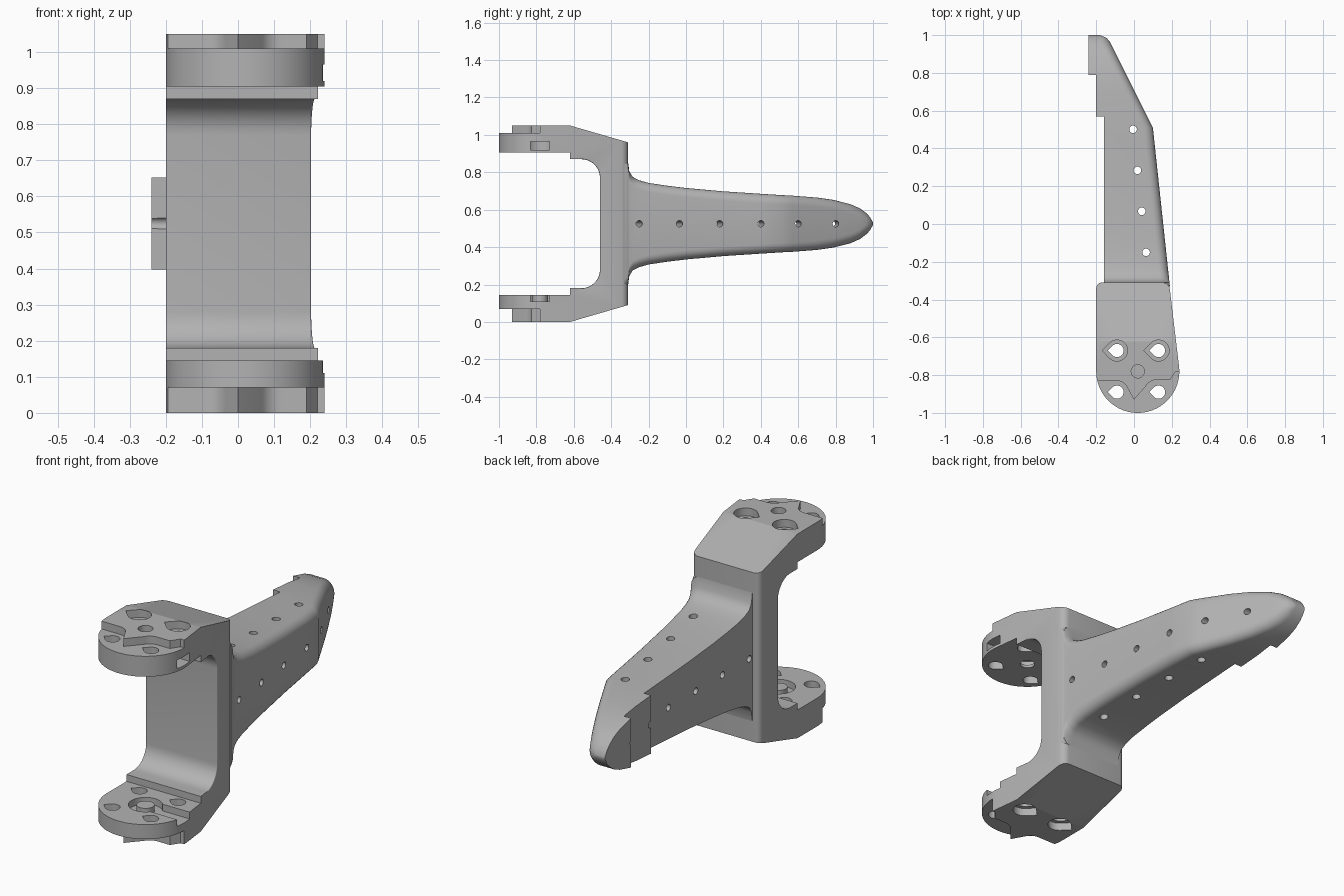
import bpy, bmesh, math
from mathutils import Matrix, Vector

cube = bpy.data.objects.get("Cube")
if cube:
    bpy.data.objects.remove(cube)

grey = bpy.data.materials.new("satin_grey")
grey.use_nodes = True
grey.diffuse_color = (0.45, 0.45, 0.45, 1)
grey.node_tree.nodes["Principled BSDF"].inputs["Base Color"].default_value = (0.45, 0.45, 0.45, 1)

MID = 0.525            # height of the symmetry plane
HUB = (0.02, -0.78)    # centre of the round pads
R = 0.22


def finish(name, bm):
    bmesh.ops.recalc_face_normals(bm, faces=bm.faces)
    mesh = bpy.data.meshes.new(name)
    bm.to_mesh(mesh)
    bm.free()
    mesh.materials.append(grey)
    ob = bpy.data.objects.new(name, mesh)
    bpy.context.collection.objects.link(ob)
    return ob


def prism(name, pts, lo, hi, axis="z"):
    """Extrude a flat outline along z (points are x, y) or x (points are y, z)."""
    bm = bmesh.new()
    place = (lambda p, t: (p[0], p[1], t)) if axis == "z" else (lambda p, t: (t, p[0], p[1]))
    a = [bm.verts.new(place(p, lo)) for p in pts]
    b = [bm.verts.new(place(p, hi)) for p in pts]
    bm.faces.new(a)
    bm.faces.new(b)
    for i in range(len(pts)):
        j = (i + 1) % len(pts)
        bm.faces.new((a[i], a[j], b[j], b[i]))
    return finish(name, bm)


def arc(cx, cy, r, a0, a1, n=8):
    return [(cx + r * math.cos(math.radians(a0 + (a1 - a0) * i / n)),
             cy + r * math.sin(math.radians(a0 + (a1 - a0) * i / n))) for i in range(n + 1)]


def boolean(ob, tool, op="DIFFERENCE"):
    mod = ob.modifiers.new(op, "BOOLEAN")
    mod.operation, mod.object, mod.solver = op, tool, "EXACT"
    bpy.context.view_layer.objects.active = ob
    bpy.ops.object.modifier_apply(modifier=mod.name)
    bpy.data.objects.remove(tool)


def circle(x, y, r):
    return arc(x, y, r, 0, 345, 23)


def teardrop(x, y, r):
    """Round hole with a point towards -x."""
    return arc(x, y, r, -135, 135, 20) + [(x - r * 1.41, y)]


def flip(pts):
    return [(y, 2 * MID - z) for y, z in reversed(pts)]


# Yoke: side profile crossed with a plan outline
lower = [(-0.31, 0.09), (-0.62, 0.0), (-1.1, 0.0), (-1.1, 0.145), (-0.62, 0.145),
         (-0.62, 0.18), (-0.56, 0.18)] + arc(-0.56, 0.28, 0.1, -80, 0)
yoke = prism("yoke", lower + flip(lower), -0.4, 0.4, "x")
plan = (arc(*HUB, R, 5, -180, 48) + arc(-0.17, -0.34, 0.03, 180, 90, 6)
        + arc(0.15, -0.35, 0.04, 90, 6, 6))
boolean(yoke, prism("plan_tool", plan, -0.5, 1.5), "INTERSECT")

# Round the long edges on the +x side of the frame
bm = bmesh.new()
bm.from_mesh(yoke.data)
bmesh.ops.remove_doubles(bm, verts=bm.verts, dist=1e-5)
edges = []
for e in bm.edges:
    if len(e.link_faces) == 2:
        m = (e.verts[0].co + e.verts[1].co) / 2
        n = sorted(f.normal.x for f in e.link_faces)
        if m.x > 0.1 and m.y > -0.555 and n[1] > 0.9 and abs(n[0]) < 0.2 and 0.17 < m.z < 0.88:
            edges.append(e)
bmesh.ops.bevel(bm, geom=edges, offset=0.03, segments=4, profile=0.5, affect="EDGES", clamp_overlap=True)
bm.to_mesh(yoke.data)
bm.free()

# Stepped outer fronts of the pads, leaving a tongue in the middle
front = ([(-0.4, -0.83)] + arc(-0.09, -0.89, 0.06, 90, 20, 6) + [(0.0, -0.93)]
         + arc(0.12, -0.89, 0.065, 150, 90, 6) + [(0.19, -0.825), (0.22, -0.78), (0.4, -0.78),
                                               (0.4, -1.2), (-0.4, -1.2)])
boolean(yoke, prism("front_cut", front, 1.01, 1.2))
boolean(yoke, prism("front_cut", front, -0.2, 0.07))

# Screw holes with counterbores on the rear pair
for x in (-0.09, 0.13):
    for y in (-0.67, -0.89):
        boolean(yoke, prism("hole", teardrop(x, y, 0.035), -0.1, 1.2))
    bore = teardrop(x, -0.67, 0.056)
    boolean(yoke, prism("bore", bore, 1.01, 1.2))
    boolean(yoke, prism("bore", bore, -0.1, 0.04))
boolean(yoke, prism("centre_hole", circle(*HUB, 0.035), 0.9, 1.2))

# Cable channels on the inner pad faces, curving round the centre
channel = arc(*HUB, 0.08, 39, 321, 24) + [(0.4, -0.83), (0.4, -0.73)]
for lo, hi in ((0.11, 0.16), (0.92, 0.965)):
    boolean(yoke, prism("channel", channel, lo, hi))
island = prism("lower_pad_boss", circle(*HUB, 0.042), 0.1, 0.145)

# Handle: rounded sections lofted along y
HALF = [(-0.33, 0.35), (-0.31, 0.33), (-0.303, 0.28), (-0.285, 0.25), (-0.25, 0.232), (-0.2, 0.218),
        (-0.1, 0.203), (0, 0.191), (0.2, 0.173), (0.4, 0.16), (0.51, 0.153), (0.57, 0.15),
        (0.57, 0.15), (0.7, 0.14), (0.79, 0.127), (0.79, 0.127), (0.88, 0.104), (0.93, 0.082),
        (0.965, 0.056), (0.985, 0.034), (1.0, 0.006)]
RIGHT = [(-0.33, 0.19), (0.51, 0.1), (0.93, -0.11), (0.965, -0.128), (0.985, -0.145), (1.0, -0.18)]


def lerp(table, y):
    for (a, u), (b, v) in zip(table, table[1:]):
        if y <= b:
            return u + (v - u) * (y - a) / (b - a)
    return table[-1][1]


bm = bmesh.new()
rings = []
for i, (y, h) in enumerate(HALF):
    left = -0.16 if i < 12 else -0.2 if i < 15 else -0.24
    right = lerp(RIGHT, y)
    r = min(0.05, h * 0.9, (right - left) * 0.45)
    sec = ([(left, MID - h)] + arc(right - r, MID - h + r, r, -90, 0, 6)
           + arc(right - r, MID + h - r, r, 0, 90, 6) + [(left, MID + h)])
    rings.append([bm.verts.new((x, y, z)) for x, z in sec])
for a, b in zip(rings, rings[1:]):
    for i in range(len(a)):
        j = (i + 1) % len(a)
        bm.faces.new((a[i], a[j], b[j], b[i]))
bm.faces.new(rings[0])
bm.faces.new(rings[-1])
bmesh.ops.remove_doubles(bm, verts=bm.verts, dist=1e-5)
bmesh.ops.dissolve_degenerate(bm, edges=bm.edges, dist=1e-5)
handle = finish("handle", bm)

# Rows of small holes down through and across the handle
for i in range(4):
    y = -0.15 + 0.217 * i
    boolean(handle, prism("pin_hole", circle(0.064 - 0.023 * i, y, 0.02), 0, 1))
for y in (-0.25, -0.035, 0.18, 0.4, 0.6, 0.8):
    tool = prism("side_hole", circle(0, 0, 0.017), -0.5, 0.5)
    side = Vector((lerp(RIGHT, y), y, MID))
    tool.matrix_world = (Matrix.Translation(side) @ Matrix.Rotation(math.radians(6), 4, "Z")
                         @ Matrix.Rotation(math.pi / 2, 4, "Y"))
    bpy.context.view_layer.update()
    boolean(handle, tool)

# Smooth the curved faces, keep edges crisp
for ob in (yoke, handle, island):
    bpy.ops.object.select_all(action="DESELECT")
    ob.select_set(True)
    bpy.context.view_layer.objects.active = ob
    bpy.ops.object.shade_smooth_by_angle(angle=math.radians(35))
